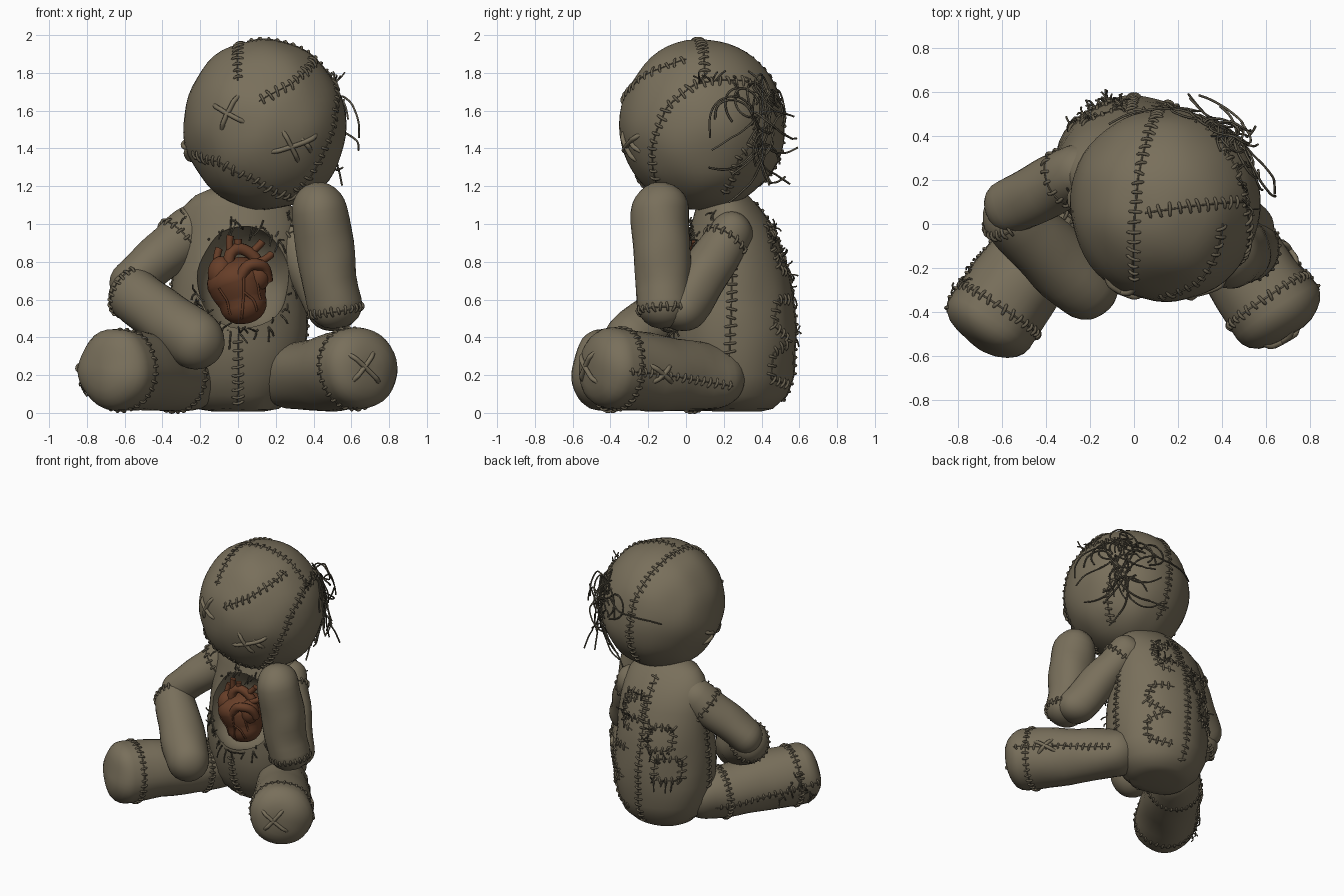
import bpy, bmesh, math, random
from mathutils import Vector, Matrix, Quaternion, noise
from mathutils.bvhtree import BVHTree

if "Cube" in bpy.data.objects:
    bpy.data.objects.remove(bpy.data.objects["Cube"])

random.seed(4)
V = Vector


def material(name, rgb):
    m = bpy.data.materials.new(name)
    m.diffuse_color = (*rgb, 1)
    m.use_nodes = True
    m.node_tree.nodes["Principled BSDF"].inputs["Base Color"].default_value = m.diffuse_color
    return m


CLOTH = material("burlap", (0.19, 0.16, 0.105))
STITCH = material("stitch_thread", (0.135, 0.114, 0.076))
THREAD = material("dark_thread", (0.1, 0.087, 0.06))
HEART = material("heart_red_brown", (0.135, 0.048, 0.021))
SURF = {}   # surface lookup for each cloth part


def register(ob):
    me = ob.data
    SURF[ob.name] = BVHTree.FromPolygons([v.co for v in me.vertices],
                                         [tuple(p.vertices) for p in me.polygons])


def finish(bm, name, mat, lump=0.0):
    """Turn a bmesh into a smooth, slightly lumpy object resting above the floor."""
    bmesh.ops.recalc_face_normals(bm, faces=bm.faces)
    bm.normal_update()
    moves = [v.normal * noise.noise(v.co * 5) * lump for v in bm.verts]
    for v, d in zip(bm.verts, moves):
        v.co += d
        v.co.z = max(v.co.z, 0.008)
    me = bpy.data.meshes.new(name)
    bm.to_mesh(me)
    bm.free()
    me.materials.append(mat)
    me.shade_smooth()
    ob = bpy.data.objects.new(name, me)
    bpy.context.collection.objects.link(ob)
    register(ob)
    return ob


def loft(name, rings, mat, lump=0.0):
    bm = bmesh.new()
    rows = [[bm.verts.new(p) for p in r] for r in rings]
    n = len(rows[0])
    for r, s in zip(rows, rows[1:]):
        for i in range(n):
            bm.faces.new((r[i], r[(i + 1) % n], s[(i + 1) % n], s[i]))
    bm.faces.new(rows[0][::-1])
    bm.faces.new(rows[-1])
    return finish(bm, name, mat, lump)


def circle(c, q, r, n=32):
    return [c + q @ V((math.cos(2 * math.pi * i / n) * r, math.sin(2 * math.pi * i / n) * r, 0))
            for i in range(n)]


def capsule(name, a, b, ra, rb, fa=1.0, fb=1.0, mat=CLOTH):
    """Stuffed limb from a to b; fa and fb set how domed the ends are."""
    a, b = V(a), V(b)
    d = (b - a).normalized()
    q = d.to_track_quat('Z', 'Y')
    arcs = [math.radians(x) for x in (3, 15, 30, 45, 60, 75, 90)]
    prof = [(a - d * math.cos(t) * ra * fa, ra * math.sin(t) ** 0.9) for t in arcs]
    prof += [(a.lerp(b, t / 8), ra + (rb - ra) * t / 8 + 0.006 * math.sin(math.pi * t / 8))
             for t in range(1, 8)]
    prof += [(b + d * math.cos(t) * rb * fb, rb * math.sin(t) ** 0.9) for t in reversed(arcs)]
    return loft(name, [circle(c, q, r) for c, r in prof], mat, 0.016)


def ball(name, c, r, mat, lump=0.0, tilt=0.0, seg=32):
    bm = bmesh.new()
    bmesh.ops.create_uvsphere(bm, u_segments=seg, v_segments=seg // 2, radius=1,
                              matrix=Matrix.Translation(c) @ Matrix.Rotation(tilt, 4, 'Y')
                              @ Matrix.Diagonal((*r, 1)))
    return finish(bm, name, mat, lump)


def tubes(name, paths, radius, mat, sides=1):
    """Round strands through lists of points, joined in one mesh."""
    cu = bpy.data.curves.new(name, 'CURVE')
    cu.dimensions = '3D'
    cu.bevel_depth, cu.bevel_resolution, cu.resolution_u = radius, sides, 3
    cu.use_fill_caps = True
    for pts in paths:
        sp = cu.splines.new('NURBS')
        sp.points.add(len(pts) - 1)
        for p, co in zip(sp.points, pts):
            p.co = (*co, 1)
        sp.order_u = min(3, len(pts))
        sp.use_endpoint_u = True
    tmp = bpy.data.objects.new(name + "_path", cu)
    bpy.context.collection.objects.link(tmp)
    bpy.context.view_layer.update()
    me = bpy.data.meshes.new_from_object(tmp.evaluated_get(bpy.context.evaluated_depsgraph_get()))
    bpy.data.objects.remove(tmp)
    me.materials.clear()
    me.materials.append(mat)
    me.shade_smooth()
    bpy.context.collection.objects.link(bpy.data.objects.new(name, me))


# ---- placing points on the cloth ----
SIDES = {'front': (lambda u, v: V((u, -3, v)), V((0, 1, 0))), 'back': (lambda u, v: V((u, 3, v)), V((0, -1, 0))),
         'right': (lambda u, v: V((3, u, v)), V((-1, 0, 0))), 'left': (lambda u, v: V((-3, u, v)), V((1, 0, 0))),
         'top': (lambda u, v: V((u, v, 4)), V((0, 0, -1)))}


def hit(part, side, u, v):
    origin, d = SIDES[side][0](u, v), SIDES[side][1]
    p = SURF[part].ray_cast(origin, d)[0]
    return p if p else SURF[part].find_nearest(origin + d * 3)[0]


def hits(part, side, *uv):
    return [hit(part, side, *p) for p in uv]


def drape(part, pts, step=0.022):
    out = []
    for a, b in zip(pts, pts[1:]):
        n = max(2, round((b - a).length / step))
        out += [SURF[part].find_nearest(a.lerp(b, i / n))[:2] for i in range(n)]
    return out + [SURF[part].find_nearest(pts[-1])[:2]]


lines, stitches, crosses, frays = [], [], [], []


def seam(part, pts, half=0.03):
    """Seam line crossed by stitches."""
    path = drape(part, pts)
    lines.append([p + n * 0.001 for p, n in path])
    for i in range(1, len(path) - 1, 2):
        p, n = path[i]
        along = (path[i + 1][0] - path[i - 1][0]).normalized()
        s = (along.cross(n) + along * random.uniform(-.3, .3)).normalized() * half * random.uniform(.75, 1.15)
        stitches.append([p - s - n * 0.012, p - s * .7 + n * .008, p + s * .7 + n * .008, p + s - n * 0.012])


def ring(part, a, b, t, r):
    a, b = V(a), V(b)
    pts = circle(a.lerp(b, t), (b - a).to_track_quat('Z', 'Y'), r, 16)
    seam(part, pts + pts[:1], 0.024)


def cross(part, side, *strokes):
    for u0, v0, u1, v1 in strokes:
        path = drape(part, hits(part, side, (u0, v0), (u1, v1)), 0.03)
        last = len(path) - 1
        crosses.append([p + n * (-.012 if i in (0, last) else .009) for i, (p, n) in enumerate(path)])


def fray(part, pts, count, length=0.08):
    """Loose short threads along a line."""
    path = drape(part, pts)
    for _ in range(count):
        p, n = random.choice(path)
        d = V((random.uniform(-.5, .5), random.uniform(-.5, .5), random.uniform(-1, .5))) * length
        frays.append([p - n * .005, p + n * .014 + d * .35, p + n * .014 + d * .7, p + n * .008 + d])


# ---- torso: height, front, back, half width ----
rings = []
for z, f, k, w in [(0, .14, .40, .14), (.02, .08, .46, .22), (.09, .01, .53, .29), (.2, -.05, .57, .335),
                   (.35, -.08, .58, .36), (.45, -.083, .58, .363), (.55, -.08, .57, .36), (.65, -.07, .56, .354),
                   (.75, -.05, .54, .348), (.9, 0, .49, .336), (1.0, .03, .45, .325),
                   (1.09, .05, .39, .29), (1.15, .07, .33, .225), (1.19, .12, .27, .13)]:
    rings.append([V((w * math.cos(t), (f + k) / 2 + (k - f) / 2 * math.sin(t), z))
                  for t in (2 * math.pi * i / 48 for i in range(48))])
torso = loft("torso", rings, CLOTH, 0.012)

# chest opening
cutter = ball("chest_cutter", (.03, 0, .71), (.245, .24, .275), CLOTH, 0.02, 0, 40)
mod = torso.modifiers.new("opening", 'BOOLEAN')
mod.object, mod.solver = cutter, 'EXACT'
bpy.context.view_layer.update()
torso.data = bpy.data.meshes.new_from_object(torso.evaluated_get(bpy.context.evaluated_depsgraph_get()))
torso.modifiers.clear()
bpy.data.objects.remove(cutter)
torso.data.set_sharp_from_angle(angle=math.radians(40))
register(torso)

# ---- head and limbs ----
ball("head", (.14, .085, 1.525), (.43, .437, .455), CLOTH, 0.012, -.1, 56)
LIMBS = {"left_leg": ((.29, .13, .185), (.645, -.4, .237), .172, .217, 1, .6),
         "right_leg": ((-.27, .13, .185), (-.65, -.445, .232), .172, .217, 1, .6),
         "left_upper_arm": ((.28, .24, .95), (.5, -.02, .56), .115, .13, 1, 1),
         "left_forearm": ((.51, -.115, .585), (.428, -.135, 1.07), .145, .15, .95, 1),
         "right_upper_arm": ((-.25, .23, .965), (-.555, .08, .695), .13, .125, 1, 1),
         "right_forearm": ((-.55, .03, .63), (-.22, -.29, .375), .142, .147, .9, 1)}
for name, spec in LIMBS.items():
    capsule(name, *spec)
for name, t, r in [("left_leg", .9, .24), ("right_leg", .9, .24), ("right_leg", .15, .2),
                   ("left_forearm", -.1, .15), ("right_forearm", -.06, .15),
                   ("left_upper_arm", .12, .13), ("right_upper_arm", .2, .14)]:
    ring(name, *LIMBS[name][:2], t, r)

# ---- head seams, mouth and crossed eyes ----
crown = hits("head", 'front', (0, 1.76)) + hits("head", 'top', (0, -.1), (.01, .1), (.05, .35)) \
    + hits("head", 'back', (.1, 1.7), (.12, 1.45), (.12, 1.2))
seam("head", crown)
seam("head", hits("head", 'top', (.05, .05), (.25, .08), (.45, .1)) + hits("head", 'right', (.1, 1.77)))
side = hits("head", 'right', (-.13, 1.17), (-.18, 1.4), (-.1, 1.62), (.05, 1.74), (.3, 1.76), (.44, 1.68))
seam("head", side)
seam("head", hits("head", 'right', (.2, 1.16), (.28, 1.35), (.4, 1.5)))
seam("head", hits("head", 'front', (.11, 1.65), (.28, 1.74), (.38, 1.83), (.41, 1.88)))
seam("head", hits("head", 'front', (-.24, 1.37), (-.1, 1.33), (.08, 1.24), (.3, 1.14)), 0.034)
cross("head", 'front', (-.13, 1.63, .03, 1.54), (0, 1.68, -.09, 1.5), (.18, 1.38, .42, 1.47),
      (.24, 1.49, .32, 1.33), (.34, 1.45, .39, 1.38))
cross("head", 'left', (.06, 1.4, .16, 1.44), (.06, 1.4, .14, 1.33))
fray("head", side[3:], 26, .12)

# ---- leg seams and crosses ----
cross("left_leg", 'front', (.59, .31, .75, .16), (.72, .32, .61, .17))
cross("left_leg", 'right', (-.18, .25, -.07, .16), (-.08, .25, -.17, .16))
seam("left_leg", hits("left_leg", 'right', (-.3, .22), (-.1, .2), (.25, .14)), 0.024)
seam("right_leg", hits("right_leg", 'left', (-.4, .24), (-.1, .2), (.22, .15)), 0.024)
fray("right_leg", hits("right_leg", 'left', (-.35, .15), (-.25, .3), (-.15, .15)), 24)

# ---- torso seams and back patches ----
seam("torso", hits("torso", 'front', (0, .04), (0, .2), (0, .42)))
seam("torso", hits("torso", 'back', (0, 1.12), (-.01, .8), (0, .4), (0, .06)))
for s in ('right', 'left'):
    seam("torso", hits("torso", s, (.23, .3), (.24, .55), (.25, .9)))
    fray("torso", hits("torso", s, (.16, .9), (.14, 1.06)), 16)
seam("torso", hits("torso", 'back', (.1, .15), (.25, .18), (.27, .32), (.16, .38), (.28, .46), (.24, .6), (.1, .6)))
seam("torso", hits("torso", 'back', (.08, .95), (.2, .93), (.18, .76), (.08, .74)))
for u, v in ((-.14, .72), (-.2, .5), (.1, .9)):
    box = hits("torso", 'back', (u - .08, v - .08), (u + .08, v - .08), (u + .08, v + .08), (u - .08, v + .08))
    seam("torso", box + box[:1])
    fray("torso", box, 24, .09)

# frayed edge of the chest opening
rim = [hit("torso", 'front', .03 + .262 * math.cos(t), .71 + .29 * math.sin(t))
       for t in (math.pi * i / 12 for i in range(25))]
fray("torso", rim[3:10], 22, .09)
fray("torso", rim[13:], 46, .1)

# ---- loose curling thread hair at the back of the head ----
hair = []
for i in range(40):
    root = V((random.uniform(.25, .54), random.uniform(.3, .46), random.uniform(1.38, 1.7)))
    p, n, *_ = SURF["head"].find_nearest(root)
    d = V((random.uniform(-.8, .4), random.uniform(-.5, .4), random.uniform(-.8, 1))).normalized()
    curl = Quaternion(n, random.choice((-1, 1)) * random.uniform(.15, .6))
    strand, q = [p - n * .01], p + n * .02
    for k in range(random.randint(5, 11)):
        strand.append(q.copy())
        d = curl @ d
        d = (d + V((random.uniform(-.2, .2), random.uniform(-.2, .2), random.uniform(-.4, .1)))).normalized()
        q = q + d * .05
        c, m, *_ = SURF["head"].find_nearest(q)
        off = (q - c).dot(m)
        q = c + m * min(max(off, .015), .085) if off < .015 or (off > .085 and q.z > 1.3) else q
    hair.append(strand)

tubes("seam_lines", lines, .004, STITCH)
tubes("stitches", stitches, .0075, STITCH)
tubes("frayed_threads", frays, .0045, THREAD)
tubes("thread_hair", hair, .0055, THREAD)
tubes("cross_stitches", crosses, .013, CLOTH, 2)

# ---- heart ----
capsule("heart_body", (-.005, .05, .695), (.025, .04, .59), .163, .125, .75, .95, HEART)
ball("heart_right_chamber", (-.09, .01, .74), (.07, .075, .09), HEART, .006)
ball("heart_left_chamber", (.105, -.01, .73), (.068, .07, .085), HEART, .006)
tubes("heart_main_vessels", [
    [(-.04, 0, .74), (-.06, -.01, .82), (-.01, .01, .88), (.07, .02, .85), (.12, .03, .78), (.13, .05, .7)],
    [(.01, -.08, .71), (.04, -.09, .78), (.1, -.08, .79), (.15, -.04, .77), (.155, -.01, .7)]], .031, HEART, 3)
tubes("heart_branches", [
    [(-.11, .02, .74), (-.12, .03, .82), (-.1, .04, .87)], [(-.04, .0, .84), (-.05, 0, .9), (-.04, 0, .94)],
    [(.0, .01, .86), (.0, .01, .92)], [(.07, .02, .85), (.11, .03, .88), (.13, .03, .91)],
    [(.11, .0, .8), (.16, .0, .82), (.175, .02, .84)]], .02, HEART, 3)
veins = [hits("heart_body", 'front', *uv) for uv in (
    [(.03, .72), (.03, .62), (.02, .5)], [(.03, .64), (.08, .6), (.1, .54)],
    [(-.1, .66), (-.06, .6), (-.04, .52)], [(.1, .7), (.11, .64), (.12, .6)])]
tubes("heart_veins", [[p for p, n in drape("heart_body", v)] for v in veins], .007, HEART)
